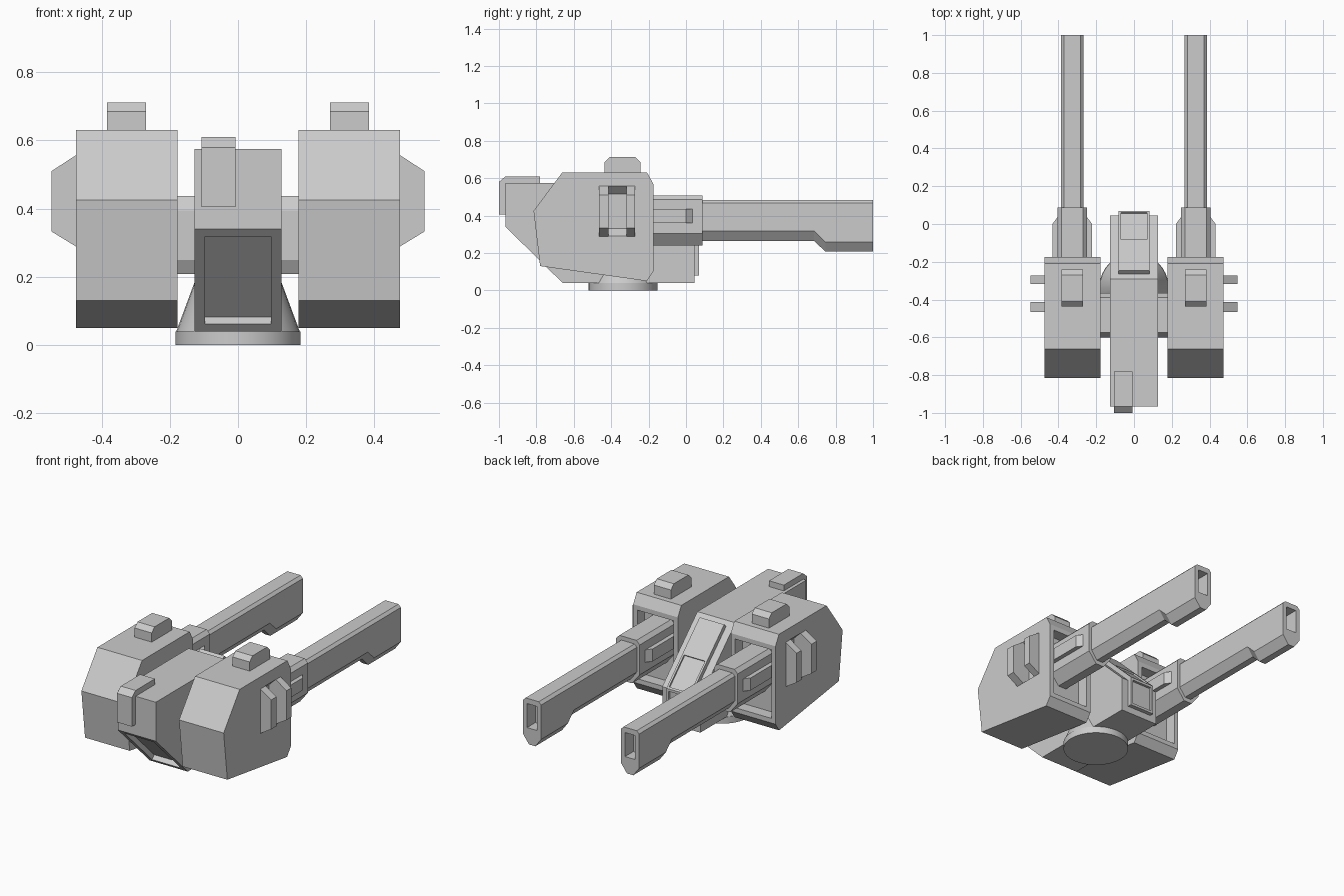
import bpy, bmesh
from mathutils import Vector

if "Cube" in bpy.data.objects:
    bpy.data.objects.remove(bpy.data.objects["Cube"])


def loft(name, rings, mirror=False):
    """Skin a row of matching 3D outlines and cap both ends."""
    bm = bmesh.new()
    vs = [[bm.verts.new(p) for p in ring] for ring in rings]
    n = len(rings[0])
    for a, b in zip(vs, vs[1:]):
        for i in range(n):
            j = (i + 1) % n
            bm.faces.new((a[i], a[j], b[j], b[i]))
    bm.faces.new(vs[0])
    bm.faces.new(vs[-1])
    bmesh.ops.recalc_face_normals(bm, faces=bm.faces)
    me = bpy.data.meshes.new(name)
    bm.to_mesh(me)
    bm.free()
    ob = bpy.data.objects.new(name, me)
    bpy.context.collection.objects.link(ob)
    if mirror:
        ob.modifiers.new("Mirror", 'MIRROR')
    return ob


def prism_x(name, yz, x0, x1, mirror=False):
    return loft(name, [[(x, y, z) for y, z in yz] for x in (x0, x1)], mirror)


def prism_y(name, xz, y0, y1, mirror=False):
    return loft(name, [[(x, y, z) for x, z in xz] for y in (y0, y1)], mirror)


def rect(a0, a1, b0, b1):
    return [(a0, b0), (a1, b0), (a1, b1), (a0, b1)]


def recess(ob, direction, margin, depth):
    """Inset the face pointing in a direction (lowest wins) and sink it."""
    d = Vector(direction).normalized()
    bm = bmesh.new()
    bm.from_mesh(ob.data)
    bm.normal_update()
    f = max(bm.faces, key=lambda f: f.normal.dot(d) - 0.05 * f.calc_center_median().z)
    bmesh.ops.inset_individual(bm, faces=[f], thickness=margin, use_even_offset=True)
    bmesh.ops.inset_individual(bm, faces=[f], thickness=0.0, depth=-depth)
    bm.to_mesh(ob.data)
    bm.free()


def cut(ob, cutter):
    m = ob.modifiers.new("Cut", 'BOOLEAN')
    m.operation, m.solver, m.object = 'DIFFERENCE', 'EXACT', cutter
    cutter.hide_render = True
    cutter.hide_viewport = True


GUN_X = 0.327

# Turntable base: short disc with a tapering collar
for name, r0, r1, z0, z1 in (("base_disc", .184, .184, 0, .04),
                             ("base_collar", .181, .118, .04, .21)):
    bpy.ops.mesh.primitive_cone_add(vertices=32, radius1=r0, radius2=r1, depth=z1 - z0,
                                    location=(0, -.337, (z0 + z1) / 2))
    bpy.context.object.name = name
    bpy.ops.object.shade_smooth_by_angle()

# Central hull with sunken panel under the nose
hull = prism_x("central_hull", [(-.965, .575), (-.29, .575), (.045, .25), (.045, .04),
                                (-.66, .04), (-.965, .34)], -.127, .127)
recess(hull, (0, -.7, -.7), .03, .03)

# Raised panel wrapping the sloped end
panel = prism_x("slope_panel", [(-.265, .551), (-.247, .569), (-.09, .417), (.07, .262),
                                (.07, .08), (.0, .08), (.0, .25)], -.082, .082)
recess(panel, (0, .7, .7), .012, .01)
recess(panel, (0, 1, 0), .015, .015)

# Sensor hooked over the nose
prism_x("nose_sensor", [(-1, .405), (-1, .58), (-.965, .61), (-.78, .61), (-.78, .57),
                        (-.96, .57), (-.96, .405)], -.107, -.008)

# Cross shaft joining the pods
prism_x("cross_shaft", [(-.6, .25), (-.6, .395), (-.575, .437), (-.388, .437), (-.365, .395),
                        (-.365, .25), (-.388, .208), (-.575, .208)], -.2, .2)

# Armoured side pods with open gun ports and vent slots
pod = prism_x("side_pod", [(-.662, .63), (-.208, .63), (-.175, .57), (-.175, .1), (-.21, .05),
                           (-.78, .13), (-.815, .425)], .177, .475)
recess(pod, (0, 1, 0), .028, .07)
slot = prism_y("vent_slot_cutter", [(.43, .33), (.43, .515), (.475, .558), (.49, .558),
                                    (.49, .29), (.475, .29)], -.414, -.318)
cut(pod, slot)
pod.modifiers.new("Mirror", 'MIRROR')

# Vent fins on the outer sides
for i, (y0, y1) in enumerate(((-.465, -.414), (-.318, -.273))):
    prism_y(f"vent_fin_{i + 1}", [(.47, .287), (.475, .289), (.547, .333), (.547, .51),
                                  (.475, .557), (.47, .559)], y0, y1, True)

# Hatches on top of the pods
prism_x("top_hatch", [(-.437, .62), (-.437, .685), (-.41, .712), (-.27, .712), (-.242, .685),
                      (-.242, .62)], .27, .384, True)


def gun_section(half, low, high, slope, top):
    """Keel-shaped outline with chamfered top corners."""
    r = [(half, low + slope), (half, high - top), (half - top, high)]
    r.insert(0, (half * .35, low))
    return [(GUN_X + x, z) for x, z in r] + [(GUN_X - x, z) for x, z in reversed(r)]


# Gun housing and its side blocks
prism_y("gun_housing", gun_section(.079, .24, .507, .065, .022), -.25, .087, True)
outline = [(-.105, -.25), (.105, -.25), (.105, .0), (.078, .036), (-.078, .036), (-.105, .0)]
loft("housing_side_blocks", [[(GUN_X + x, y, z) for x, y in outline] for z in (.36, .435)], True)

# Long barrel with a deeper muzzle and rectangular bore
barrel = loft("gun_barrel", [[(x, y, z) for x, z in gun_section(.06, low, .482, .052, .016)]
                             for y, low in ((.05, .265), (.685, .265), (.745, .207), (1, .207))])
bore = prism_y("bore_cutter", rect(GUN_X - .034, GUN_X + .034, .305, .45), .92, 1.05)
cut(barrel, bore)
barrel.modifiers.new("Mirror", 'MIRROR')
